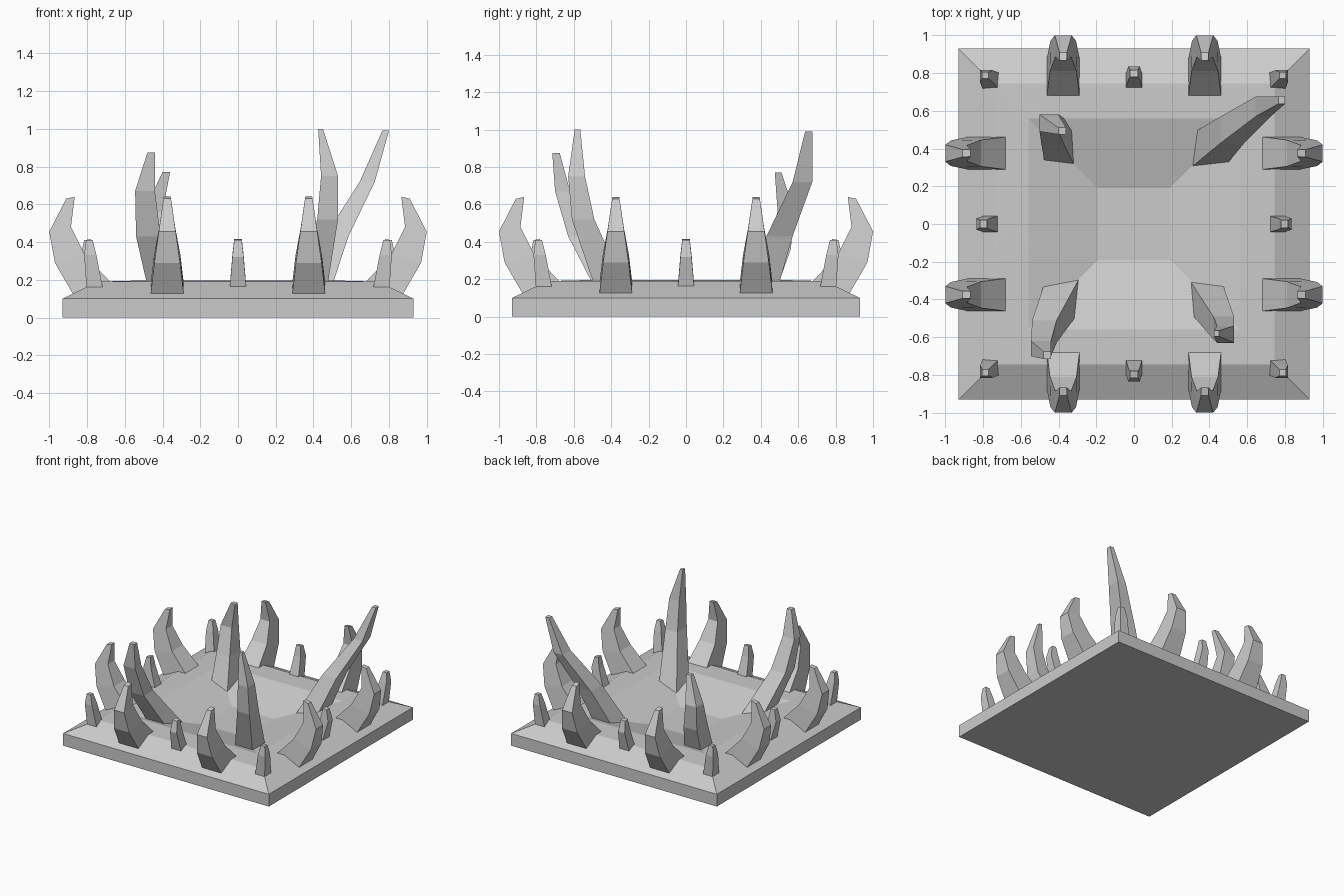
import bpy, bmesh, math
from mathutils import Matrix, Vector

if "Cube" in bpy.data.objects:
    bpy.data.objects.remove(bpy.data.objects["Cube"])


def loft(name, rings, mat=None):
    """Skin a stack of four-cornered rings into a closed solid."""
    bm = bmesh.new()
    loops = [[bm.verts.new(Vector(p)) for p in ring] for ring in rings]
    for a, b in zip(loops, loops[1:]):
        for i in range(4):
            j = (i + 1) % 4
            bm.faces.new((a[i], a[j], b[j], b[i]))
    bm.faces.new(loops[0][::-1])
    bm.faces.new(loops[-1])
    if mat:
        bm.transform(mat)
    bmesh.ops.recalc_face_normals(bm, faces=bm.faces)
    me = bpy.data.meshes.new(name)
    bm.to_mesh(me)
    bm.free()
    ob = bpy.data.objects.new(name, me)
    bpy.context.collection.objects.link(ob)
    return ob


def box_ring(x0, x1, y0, y1, z):
    return [(x0, y0, z), (x1, y0, z), (x1, y1, z), (x0, y1, z)]


def radial_ring(r_in, z_in, r_out, z_out, w_in, w_out):
    # ring of a spike pointing out along +x
    return [(r_in, -w_in, z_in), (r_out, -w_out, z_out),
            (r_out, w_out, z_out), (r_in, w_in, z_in)]


def turn(deg, offset=0):
    return Matrix.Rotation(math.radians(deg), 4, 'Z') @ Matrix.Translation((0, offset, 0))


# Square base plate with sloped border, raised rim and sunken middle
plate = [(0.93, 0), (0.93, 0.10), (0.744, 0.19), (0.56, 0.195), (0.19, 0.09)]
base = loft("base_plate", [box_ring(-h, h, -h, h, z) for h, z in plate])
bpy.context.view_layer.objects.active = base
base.select_set(True)
bpy.ops.object.shade_smooth_by_angle(angle=math.radians(15))

# Curved claws, two per side
claw = [radial_ring(0.65, 0.16, 0.86, 0.10, 0.09, 0.09),
        radial_ring(0.81, 0.33, 0.97, 0.29, 0.07, 0.068),
        radial_ring(0.885, 0.48, 1.00, 0.455, 0.042, 0.045),
        radial_ring(0.865, 0.64, 0.91, 0.63, 0.018, 0.02)]
for k in range(4):
    for off in (-0.375, 0.375):
        loft("curved_claw", claw, turn(90 * k, off))

# Small stubs in the middle of each side
stub = [radial_ring(0.71, 0.15, 0.79, 0.14, 0.045, 0.045),
        radial_ring(0.765, 0.33, 0.835, 0.32, 0.03, 0.03),
        radial_ring(0.78, 0.415, 0.815, 0.41, 0.02, 0.02)]
for k in range(4):
    loft("side_stub", stub, turn(90 * k))

# Small stubs on the corners
for sx in (-1, 1):
    for sy in (-1, 1):
        loft("corner_stub", [box_ring(sx * a, sx * b, sy * a, sy * b, z) for a, b, z in
                             ((0.71, 0.80, 0.12), (0.75, 0.815, 0.33), (0.77, 0.805, 0.41))])

# Four tall inner spikes, each bent its own way
tall = {
    "back_right_spike": [(0.29, 0.47, 0.29, 0.47, 0.08), (0.46, 0.585, 0.43, 0.57, 0.43),
                         (0.645, 0.725, 0.57, 0.675, 0.72), (0.765, 0.80, 0.637, 0.675, 0.99)],
    "back_left_spike": [(-0.47, -0.31, 0.30, 0.46, 0.08), (-0.49, -0.37, 0.42, 0.56, 0.36),
                        (-0.50, -0.40, 0.49, 0.58, 0.56), (-0.40, -0.36, 0.475, 0.51, 0.77)],
    "front_left_spike": [(-0.46, -0.28, -0.45, -0.27, 0.08), (-0.54, -0.41, -0.63, -0.51, 0.43),
                         (-0.545, -0.44, -0.70, -0.62, 0.67), (-0.48, -0.44, -0.715, -0.675, 0.875)],
    "front_right_spike": [(0.29, 0.46, -0.46, -0.29, 0.08), (0.42, 0.53, -0.61, -0.49, 0.52),
                          (0.44, 0.53, -0.63, -0.54, 0.75), (0.425, 0.45, -0.595, -0.565, 1.0)],
}
for name, rings in tall.items():
    loft(name, [box_ring(*r) for r in rings])
